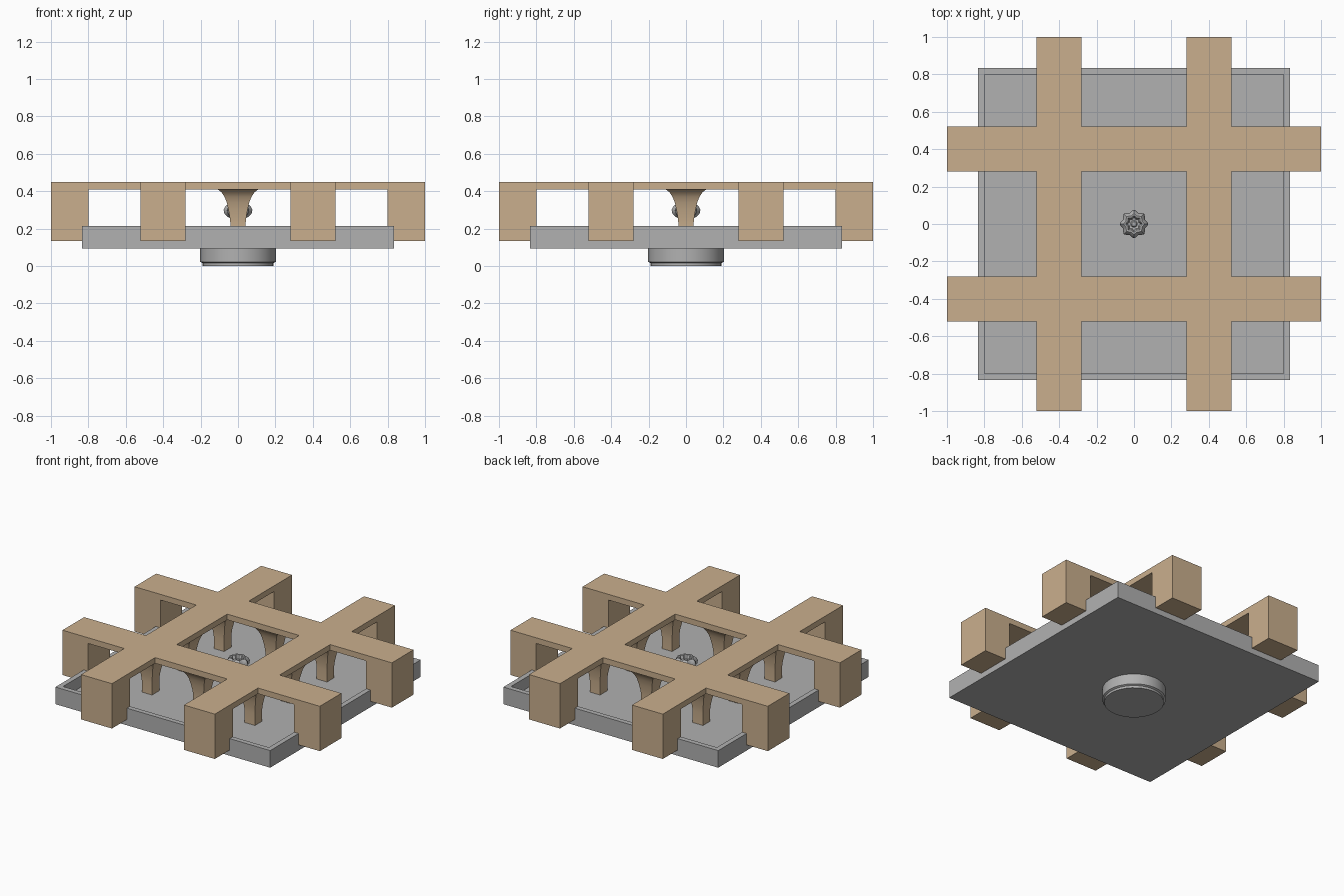
import bpy, bmesh, math

if "Cube" in bpy.data.objects:
    bpy.data.objects.remove(bpy.data.objects["Cube"])

def material(name, rgb):
    m = bpy.data.materials.new(name)
    m.diffuse_color = (*rgb, 1)
    m.use_nodes = True
    m.node_tree.nodes["Principled BSDF"].inputs["Base Color"].default_value = m.diffuse_color
    return m

TAN = material("tan", (0.59, 0.43, 0.27))
GREY = material("grey", (0.44, 0.44, 0.44))

def finish(bm, name, mat, smooth=False):
    bmesh.ops.recalc_face_normals(bm, faces=bm.faces)
    me = bpy.data.meshes.new(name)
    bm.to_mesh(me)
    bm.free()
    me.materials.append(mat)
    ob = bpy.data.objects.new(name, me)
    bpy.context.collection.objects.link(ob)
    if smooth:
        bpy.ops.object.select_all(action='DESELECT')
        bpy.context.view_layer.objects.active = ob
        ob.select_set(True)
        bpy.ops.object.shade_smooth_by_angle(angle=math.radians(40))
    return ob

def loft(bm, rings, cap_start=True, cap_end=True):
    """Skin a list of closed point rings."""
    vs = [[bm.verts.new(p) for p in r] for r in rings]
    n = len(vs[0])
    for a, b in zip(vs, vs[1:]):
        for i in range(n):
            j = (i + 1) % n
            bm.faces.new((a[i], a[j], b[j], b[i]))
    if cap_start:
        bm.faces.new(vs[0][::-1])
    if cap_end:
        bm.faces.new(vs[-1])

def ring(r, z, n=32, scallop=0.0):
    return [((r + scallop * math.cos(8 * t)) * math.cos(t),
             (r + scallop * math.cos(8 * t)) * math.sin(t), z)
            for t in (2 * math.pi * i / n for i in range(n))]

# grate: crossed bars with a deep block at each bar end
TOP, UNDER, FOOT = 0.45, 0.41, 0.135
cuts = [-1, -.8, -.52, -.28, .28, .52, .8, 1]
band, ends = (2, 4), (0, 6)

def depth(i, j):
    if not (0 <= i < 7 and 0 <= j < 7) or not (i in band or j in band):
        return None
    return FOOT if i in ends or j in ends else UNDER

bm = bmesh.new()

def quad(*pts):
    bm.faces.new([bm.verts.new(p) for p in pts])

for i in range(7):
    for j in range(7):
        d = depth(i, j)
        if d is None:
            continue
        x0, x1, y0, y1 = cuts[i], cuts[i + 1], cuts[j], cuts[j + 1]
        quad((x0, y0, TOP), (x1, y0, TOP), (x1, y1, TOP), (x0, y1, TOP))
        quad((x0, y0, d), (x0, y1, d), (x1, y1, d), (x1, y0, d))
        sides = [((i, j - 1), (x0, y0), (x1, y0)), ((i + 1, j), (x1, y0), (x1, y1)),
                 ((i, j + 1), (x1, y1), (x0, y1)), ((i - 1, j), (x0, y1), (x0, y0))]
        for nb, a, b in sides:
            nd = depth(*nb)
            if nd is None:                      # outer wall
                if d == FOOT:
                    quad((*a, d), (*b, d), (*b, UNDER), (*a, UNDER))
                quad((*a, UNDER), (*b, UNDER), (*b, TOP), (*a, TOP))
            elif nd > d:                        # inner wall of an end block
                quad((*a, d), (*b, d), (*b, nd), (*a, nd))
bmesh.ops.remove_doubles(bm, verts=bm.verts, dist=1e-4)
bmesh.ops.dissolve_limit(bm, angle_limit=0.01, verts=bm.verts, edges=bm.edges)
finish(bm, "grate", TAN)

# flared legs under every crossing and bar middle
profile = [(.040, FOOT), (.040, .22), (.044, .26), (.051, .30), (.060, .34),
           (.072, .37), (.088, .395), (.112, .412)]
for x in (-.4, 0, .4):
    for y in (-.4, 0, .4):
        if x or y:
            bm = bmesh.new()
            loft(bm, [[(x - h, y - h, z), (x + h, y - h, z),
                       (x + h, y + h, z), (x - h, y + h, z)] for h, z in profile])
            finish(bm, "grate_leg", TAN, True)

# shallow tray with raised rim
bm = bmesh.new()
def square(h, z):
    return [(-h, -h, z), (h, -h, z), (h, h, z), (-h, h, z)]
loft(bm, [square(.835, .095), square(.835, .215), square(.80, .215), square(.80, FOOT)])
finish(bm, "tray", GREY)

# burner base below the tray, just showing through its floor
bm = bmesh.new()
loft(bm, [ring(.19, 0), ring(.19, .016), ring(.202, .022), ring(.202, FOOT + .002)])
finish(bm, "burner_base", GREY, True)

# scalloped burner head on a short stem
bm = bmesh.new()
loft(bm, [ring(.03, FOOT), ring(.03, .25), ring(.05, .262, 32, .003),
          ring(.066, .28, 32, .007), ring(.070, .30, 32, .007),
          ring(.063, .318, 32, .006), ring(.05, .330, 32, .005),
          ring(.040, .328, 32, .005), ring(.030, .305, 32, .004),
          ring(.018, .302, 32, .002), ring(.012, .312)])
finish(bm, "burner_head", GREY, True)
